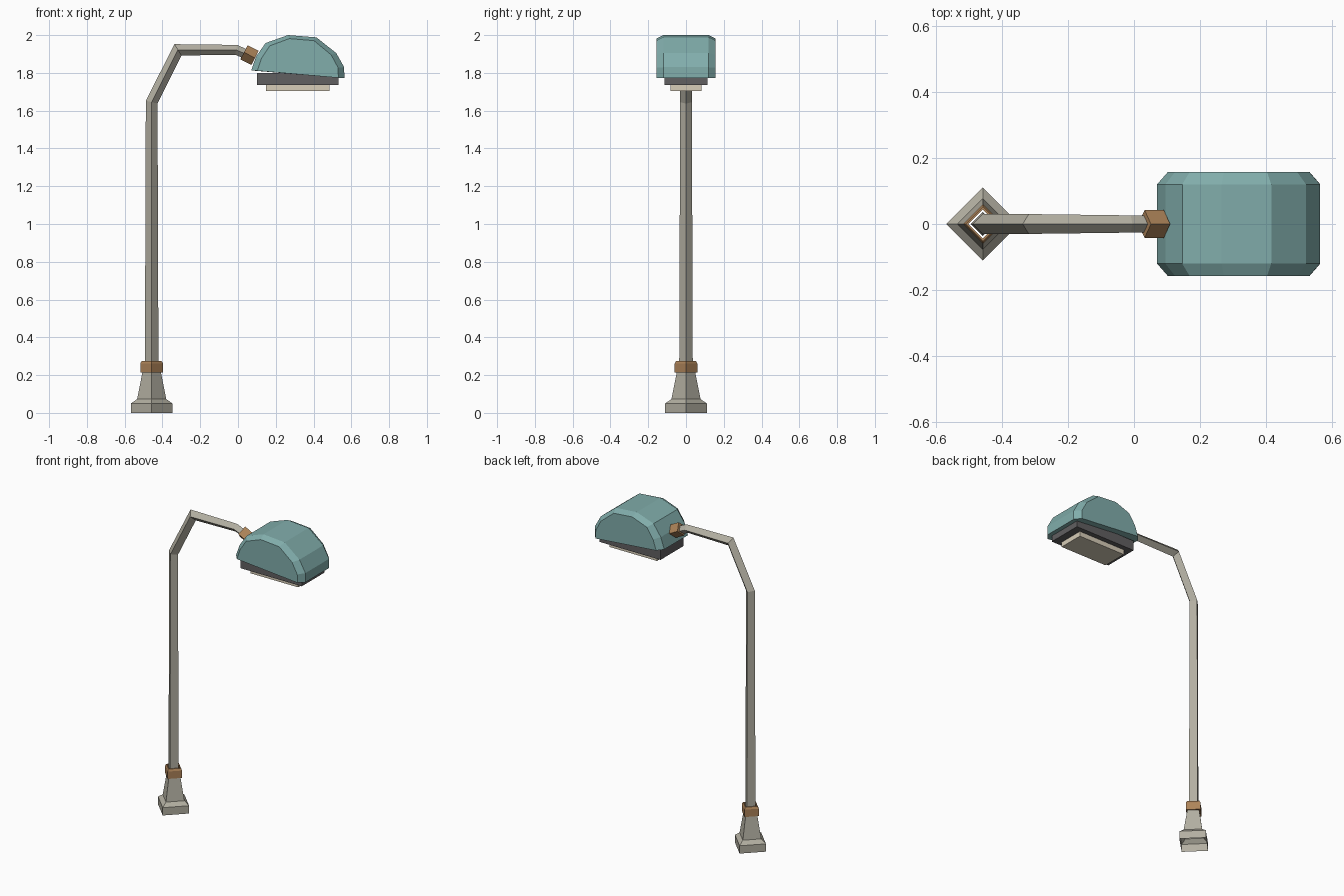
import bpy, bmesh, math
from mathutils import Vector

cube = bpy.data.objects.get("Cube")
if cube:
    bpy.data.objects.remove(cube)

POLE_X = -0.457


def material(name, rgb):
    m = bpy.data.materials.new(name)
    m.use_nodes = True
    color = (*rgb, 1)
    m.diffuse_color = color
    bsdf = next(n for n in m.node_tree.nodes if n.type == 'BSDF_PRINCIPLED')
    bsdf.inputs["Base Color"].default_value = color
    return m


stone = material("warm grey", (0.45, 0.43, 0.36))
teal = material("teal enamel", (0.22, 0.42, 0.41))
bronze = material("bronze", (0.42, 0.23, 0.10))
dark = material("dark grey", (0.12, 0.115, 0.12))
lens_mat = material("pale lens", (0.68, 0.61, 0.48))


def loft(name, rings, mat, caps=True, closed=False):
    """Skin a list of equal-length point rings with flat faces."""
    bm = bmesh.new()
    loops = [[bm.verts.new(p) for p in ring] for ring in rings]
    pairs = list(zip(loops, loops[1:]))
    if closed:
        pairs.append((loops[-1], loops[0]))
    for a, b in pairs:
        for i in range(len(a)):
            j = (i + 1) % len(a)
            bm.faces.new((a[i], a[j], b[j], b[i]))
    if caps and not closed:
        bm.faces.new(loops[0])
        bm.faces.new(loops[-1])
    bmesh.ops.recalc_face_normals(bm, faces=bm.faces)
    mesh = bpy.data.meshes.new(name)
    bm.to_mesh(mesh)
    bm.free()
    mesh.materials.append(mat)
    ob = bpy.data.objects.new(name, mesh)
    bpy.context.collection.objects.link(ob)
    return ob


def diamond(r, z):
    return [(POLE_X + r, 0, z), (POLE_X, r, z), (POLE_X - r, 0, z), (POLE_X, -r, z)]


def sweep(name, path, mat):
    """Diamond tube along (x, z, radius) points with mitred joints."""
    pts = [Vector((x, 0, z)) for x, z, r in path]
    dirs = [(b - a).normalized() for a, b in zip(pts, pts[1:])]
    rings = []
    for i, p in enumerate(pts):
        d0, d1 = dirs[max(i - 1, 0)], dirs[min(i, len(dirs) - 1)]
        t = (d0 + d1).normalized()
        r = path[i][2]
        n = Vector((-t.z, 0, t.x)) * (r / t.dot(d0))
        side = Vector((0, r, 0))
        rings.append([p + n, p + side, p - n, p - side])
    return loft(name, rings, mat)


def box(name, x0, x1, half_y, z0, z1, mat):
    return loft(name, [[(x0, -half_y, z), (x1, -half_y, z),
                        (x1, half_y, z), (x0, half_y, z)] for z in (z0, z1)], mat)


# Hollow stepped foot
loft("base", [diamond(r, z) for r, z in
              ((0.11, 0), (0.11, 0.05), (0.077, 0.073), (0.048, 0.22))], stone, caps=False)

# Ring collar around the foot of the pole
loft("base_collar", [diamond(r, z) for r, z in
                     ((0.044, 0.215), (0.06, 0.215), (0.06, 0.262),
                      (0.052, 0.275), (0.044, 0.275))], bronze, closed=True)

# Pole and bent arm in one tapering tube
sweep("pole_and_arm", [(POLE_X, 0.215, 0.036), (POLE_X, 1.645, 0.031),
                       (-0.318, 1.922, 0.03), (-0.01, 1.922, 0.026),
                       (0.06, 1.892, 0.025)], stone)

# Socket joining the arm to the lamp head
sweep("arm_socket", [(0.032, 1.909, 0.042), (0.09, 1.879, 0.042)], bronze)

# Domed lamp shade with chamfered sides
dome = [(0.07, 1.813), (0.095, 1.885), (0.146, 1.958), (0.265, 2.0),
        (0.415, 1.988), (0.52, 1.905), (0.562, 1.83), (0.563, 1.772)]
rings = []
for y, sx, sz in ((-0.157, 0.87, 0.91), (-0.12, 1, 1), (0.12, 1, 1), (0.157, 0.87, 0.91)):
    rings.append([(0.317 + (x - 0.317) * sx, y, 1.795 + (z - 1.795) * sz) for x, z in dome])
loft("lamp_shade", rings, teal)

# Lamp housing and lens below the shade
box("lamp_housing", 0.10, 0.533, 0.115, 1.736, 1.80, dark)
box("lamp_lens", 0.148, 0.484, 0.083, 1.704, 1.74, lens_mat)
